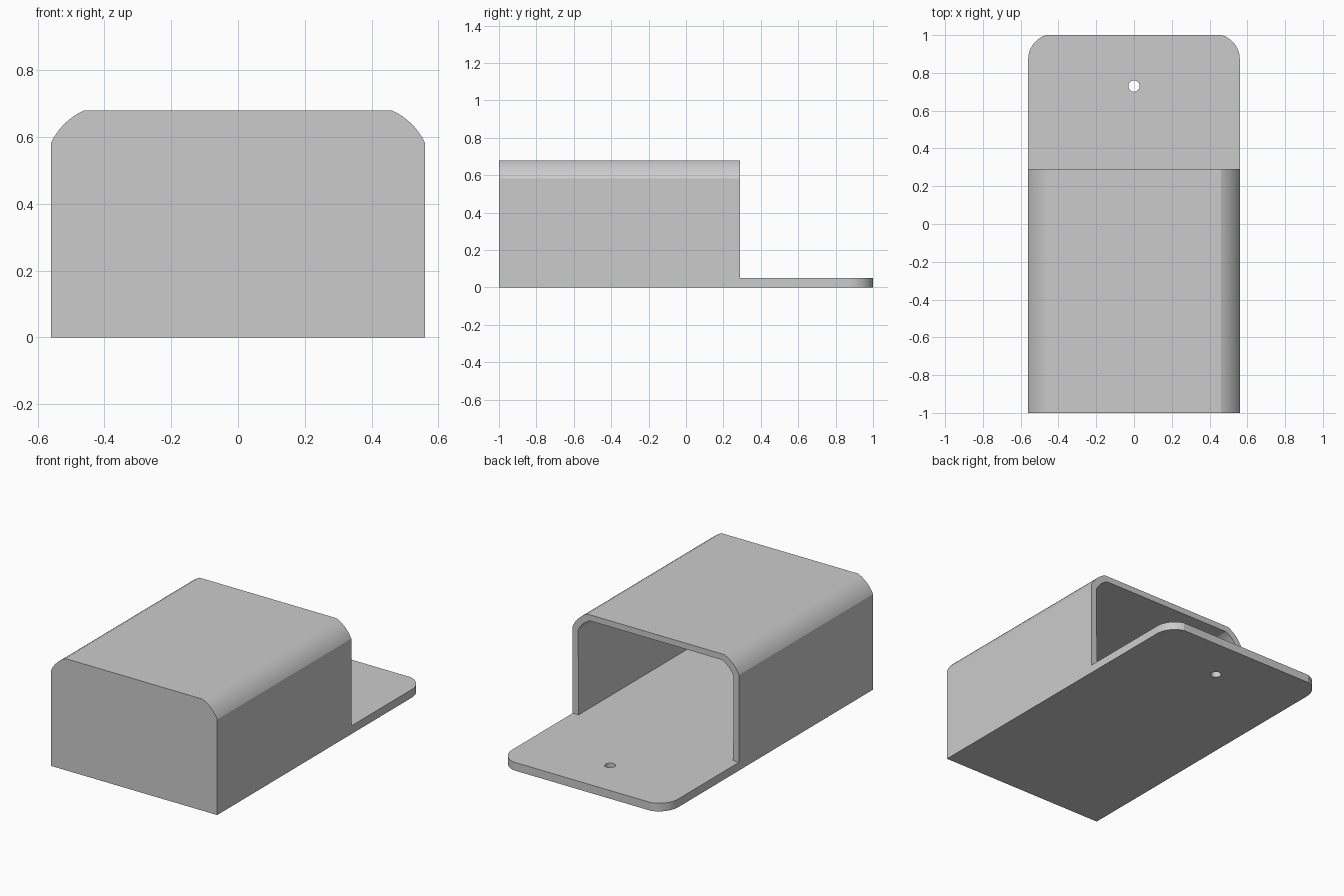
import bpy
import bmesh
from math import sin, cos, radians, pi
from mathutils import Vector

if "Cube" in bpy.data.objects:
    bpy.data.objects.remove(bpy.data.objects["Cube"])

HALF_W, FRONT, BACK, OPENING = 0.56, -1.0, 1.0, 0.29
FLOOR, WALL = 0.05, 0.04

grey = bpy.data.materials.new("light grey")
grey.use_nodes = True
grey.diffuse_color = (0.6, 0.6, 0.6, 1)
grey.node_tree.nodes["Principled BSDF"].inputs["Base Color"].default_value = (0.6, 0.6, 0.6, 1)


def arc(cx, cy, r, start, end, steps=12):
    angles = [radians(start + (end - start) * i / steps) for i in range(steps + 1)]
    return [(cx + r * cos(a), cy + r * sin(a)) for a in angles]


def mirrored(right_side):
    """Close a right-hand outline, listed bottom to top, with its mirror image."""
    return right_side + [(-x, y) for x, y in reversed(right_side)]


def prism(name, points, direction):
    """Extrude a closed loop of 3D points along a direction."""
    bm = bmesh.new()
    face = bm.faces.new([bm.verts.new(p) for p in points])
    ext = bmesh.ops.extrude_face_region(bm, geom=[face], use_keep_orig=True)
    moved = [g for g in ext["geom"] if isinstance(g, bmesh.types.BMVert)]
    bmesh.ops.translate(bm, verts=moved, vec=Vector(direction))
    bmesh.ops.recalc_face_normals(bm, faces=bm.faces)
    mesh = bpy.data.meshes.new(name)
    bm.to_mesh(mesh)
    bm.free()
    mesh.materials.append(grey)
    obj = bpy.data.objects.new(name, mesh)
    bpy.context.collection.objects.link(obj)
    return obj


def cut(obj, cutter):
    """Subtract the cutter, then shade the curved faces smooth."""
    mod = obj.modifiers.new("cut", "BOOLEAN")
    mod.operation = "DIFFERENCE"
    mod.solver = "EXACT"
    mod.object = cutter
    bpy.ops.object.select_all(action="DESELECT")
    bpy.context.view_layer.objects.active = obj
    obj.select_set(True)
    bpy.ops.object.modifier_apply(modifier=mod.name)
    bpy.data.objects.remove(cutter)
    bpy.ops.object.shade_smooth_by_angle(angle=radians(13))


# Base plate with rounded back corners and a small screw hole
outline = mirrored([(HALF_W, FRONT)] + arc(0.428, 0.873, 0.132, 0, 74))
base_plate = prism("base_plate", [(x, y, 0) for x, y in outline], (0, 0, FLOOR))
hole = [(0.03 * cos(2 * pi * i / 40), 0.73 + 0.03 * sin(2 * pi * i / 40), -0.1) for i in range(40)]
cut(base_plate, prism("hole_cutter", hole, (0, 0, 0.3)))


# Cover: closed at the front, open at the back, with rounded top edges
def arch(half_width, bottom, radius):
    return mirrored([(half_width, bottom)] + arc(0.379, 0.497, radius, 25, 66))


outer = [(x, FRONT, z) for x, z in arch(HALF_W, FLOOR, 0.2)]
cover = prism("cover", outer, (0, OPENING - FRONT, 0))
inner = [(x, FRONT + WALL, z) for x, z in arch(HALF_W - WALL, FLOOR - 0.1, 0.16)]
cut(cover, prism("cavity_cutter", inner, (0, 2, 0)))
